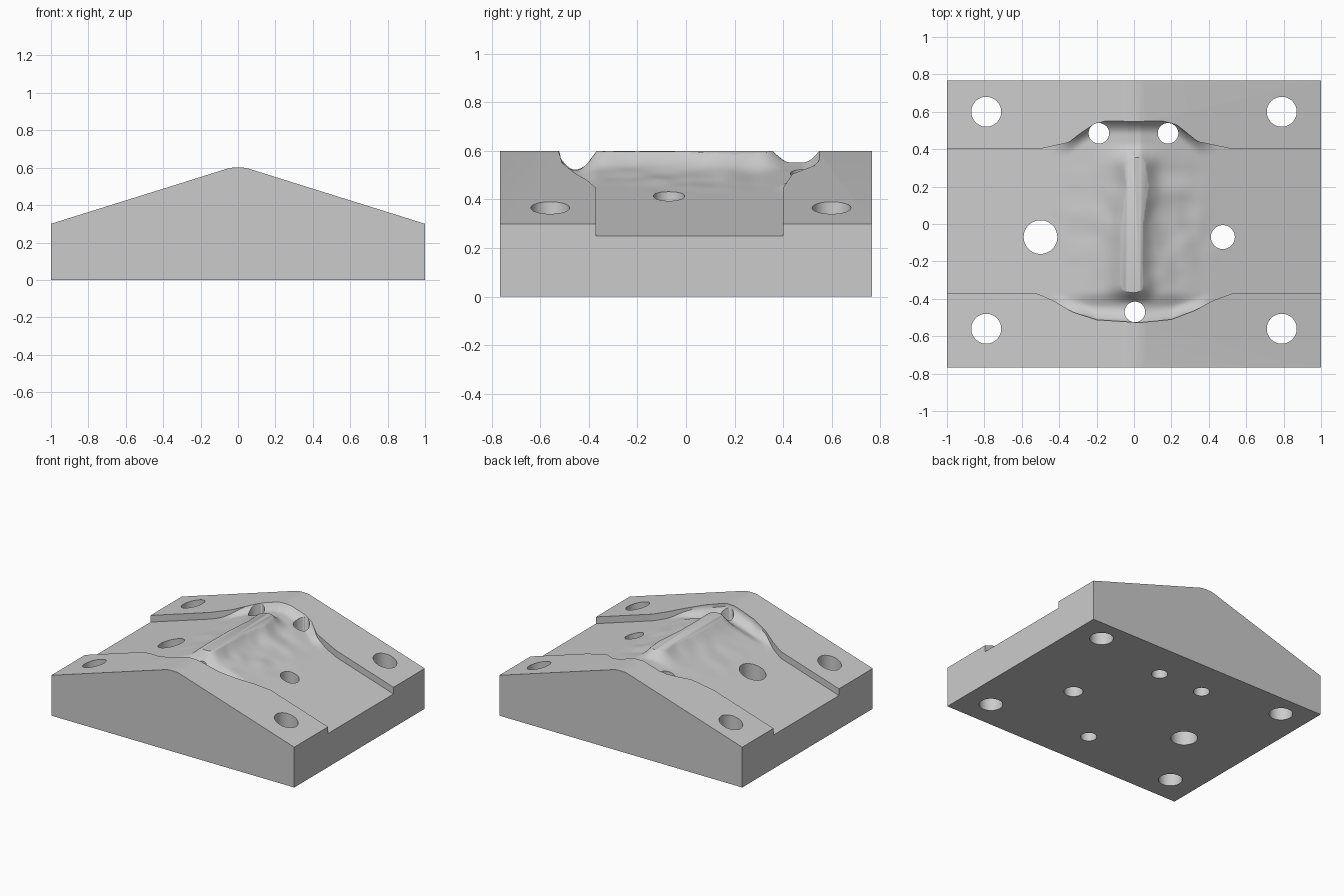
import bpy, bmesh, math
from mathutils import Vector, noise

cube = bpy.data.objects.get("Cube")
if cube:
    bpy.data.objects.remove(cube, do_unlink=True)

grey = bpy.data.materials.new("plain grey")
grey.use_nodes = True
colour = (0.6, 0.6, 0.6, 1)
grey.diffuse_color = colour
grey.node_tree.nodes["Principled BSDF"].inputs["Base Color"].default_value = colour


def make_object(name, bm):
    bmesh.ops.recalc_face_normals(bm, faces=bm.faces)
    mesh = bpy.data.meshes.new(name)
    bm.to_mesh(mesh)
    bm.free()
    mesh.materials.append(grey)
    obj = bpy.data.objects.new(name, mesh)
    bpy.context.collection.objects.link(obj)
    return obj


def lerp(points, x):
    # piecewise linear curve through sorted (x, y) points
    if x <= points[0][0]:
        return points[0][1]
    for (x0, y0), (x1, y1) in zip(points, points[1:]):
        if x <= x1:
            return y0 + (y1 - y0) * (x - x0) / (x1 - x0)
    return points[-1][1]


def ramp(a, b, v):
    t = min(max((v - a) / (b - a), 0), 1)
    return t * t * (3 - 2 * t)


# Roof-shaped block, extruded from front to back
PROFILE = [(-1, 0), (1, 0), (1, 0.3), (0.06, 0.594), (0.03, 0.6),
           (-0.03, 0.6), (-0.06, 0.594), (-1, 0.3)]
bm = bmesh.new()
face = bm.faces.new([bm.verts.new((x, -0.767, z)) for x, z in PROFILE])
ext = bmesh.ops.extrude_face_region(bm, geom=[face])
bmesh.ops.translate(bm, vec=(0, 1.534, 0),
                    verts=[v for v in ext["geom"] if isinstance(v, bmesh.types.BMVert)])
block = make_object("mould_block", bm)

# Channel outline, widening into a rounded pocket at the middle
FRONT = [(-0.52, -0.37), (-0.43, -0.41), (-0.33, -0.47), (-0.2, -0.512), (0.03, -0.527),
         (0.2, -0.51), (0.33, -0.46), (0.42, -0.41), (0.53, -0.37)]
BACK = [(-0.51, 0.40), (-0.35, 0.435), (-0.28, 0.49), (-0.22, 0.53), (-0.16, 0.55),
        (0.16, 0.55), (0.23, 0.53), (0.28, 0.49), (0.34, 0.44), (0.53, 0.40)]
CREST = [(-0.4, 0.0), (-0.2, -0.005), (0, 0.0), (0.1, 0.015), (0.2, 0.03), (0.38, 0.01)]


def floor_height(x, y):
    roof = 0.613 - 0.313 * abs(x)
    z = min(roof - 0.05, 0.552)
    # rounded pocket dips slightly below the channel floor
    dish = 1 - ramp(0.25, 0.53, math.hypot(x, y))
    ends = ramp(0.36, 0.45, -y) * (1 - ramp(0.2, 0.4, abs(x)))
    z -= 0.025 * ends
    # long raised crest with a rougher, steeper left flank
    d = x - lerp(CREST, y)
    length = ramp(-0.43, -0.33, y) * (1 - ramp(0.31, 0.43, y))
    width = 0.075 if d > 0 else 0.11
    z += 0.072 * length * math.exp(-(d / width) ** 2)
    rough = noise.noise(Vector((x * 9, y * 9, 1.0)))
    z += (0.012 if d > 0 else 0.005) * rough * dish * ramp(0.03, 0.1, abs(d))
    # fillet where the pocket floor meets its end walls
    edge = min(y - lerp(FRONT, x), lerp(BACK, x) - y)
    pocket = 1 - ramp(0.25, 0.45, abs(x))
    return z + 0.05 * pocket * max(0, 1 - edge / 0.07) ** 2


# Cutter whose underside is the sculpted channel floor
COLS, ROWS = 110, 70
bm = bmesh.new()
low, high = [], []
for i in range(COLS + 1):
    u = 2 * i / COLS - 1
    x = 1.1 * (0.35 * u + 0.65 * u ** 3)
    y0, y1 = lerp(FRONT, x), lerp(BACK, x)
    ys = [y0 + (y1 - y0) * j / ROWS for j in range(ROWS + 1)]
    low.append([bm.verts.new((x, y, floor_height(x, y))) for y in ys])
    high.append([bm.verts.new((x, y, 0.9)) for y in ys])
for grid, smooth in ((low, True), (high, False)):
    for a, b in zip(grid, grid[1:]):
        for j in range(ROWS):
            bm.faces.new((a[j], b[j], b[j + 1], a[j + 1])).smooth = smooth
for j in (0, ROWS):
    for i in range(COLS):
        bm.faces.new((low[i][j], low[i + 1][j], high[i + 1][j], high[i][j]))
for i in (0, COLS):
    for j in range(ROWS):
        bm.faces.new((low[i][j], low[i][j + 1], high[i][j + 1], high[i][j]))
channel = make_object("channel_cutter", bm)

# Through holes: corner bolts, side ports and end pins
HOLES = [(sx * 0.79, y, 0.08) for sx in (-1, 1) for y in (0.6, -0.56)]
HOLES += [(-0.5, -0.07, 0.09), (0.475, -0.07, 0.064),
          (-0.188, 0.485, 0.055), (0.182, 0.485, 0.055), (0.005, -0.47, 0.055)]
bm = bmesh.new()
for x, y, r in HOLES:
    made = bmesh.ops.create_cone(bm, cap_ends=True, segments=48, radius1=r, radius2=r, depth=2)
    bmesh.ops.translate(bm, verts=made["verts"], vec=(x, y, 0.3))
for f in bm.faces:
    f.smooth = len(f.verts) == 4
drills = make_object("hole_cutter", bm)

# Cut the channel, then drill the holes
bpy.context.view_layer.objects.active = block
for cutter in (channel, drills):
    cutter.hide_render = True
    mod = block.modifiers.new(cutter.name, "BOOLEAN")
    mod.operation = "DIFFERENCE"
    mod.solver = "EXACT"
    mod.object = cutter
    bpy.ops.object.modifier_apply(modifier=mod.name)
for cutter in (channel, drills):
    bpy.data.objects.remove(cutter, do_unlink=True)
block.data.set_sharp_from_angle(angle=math.radians(40))
